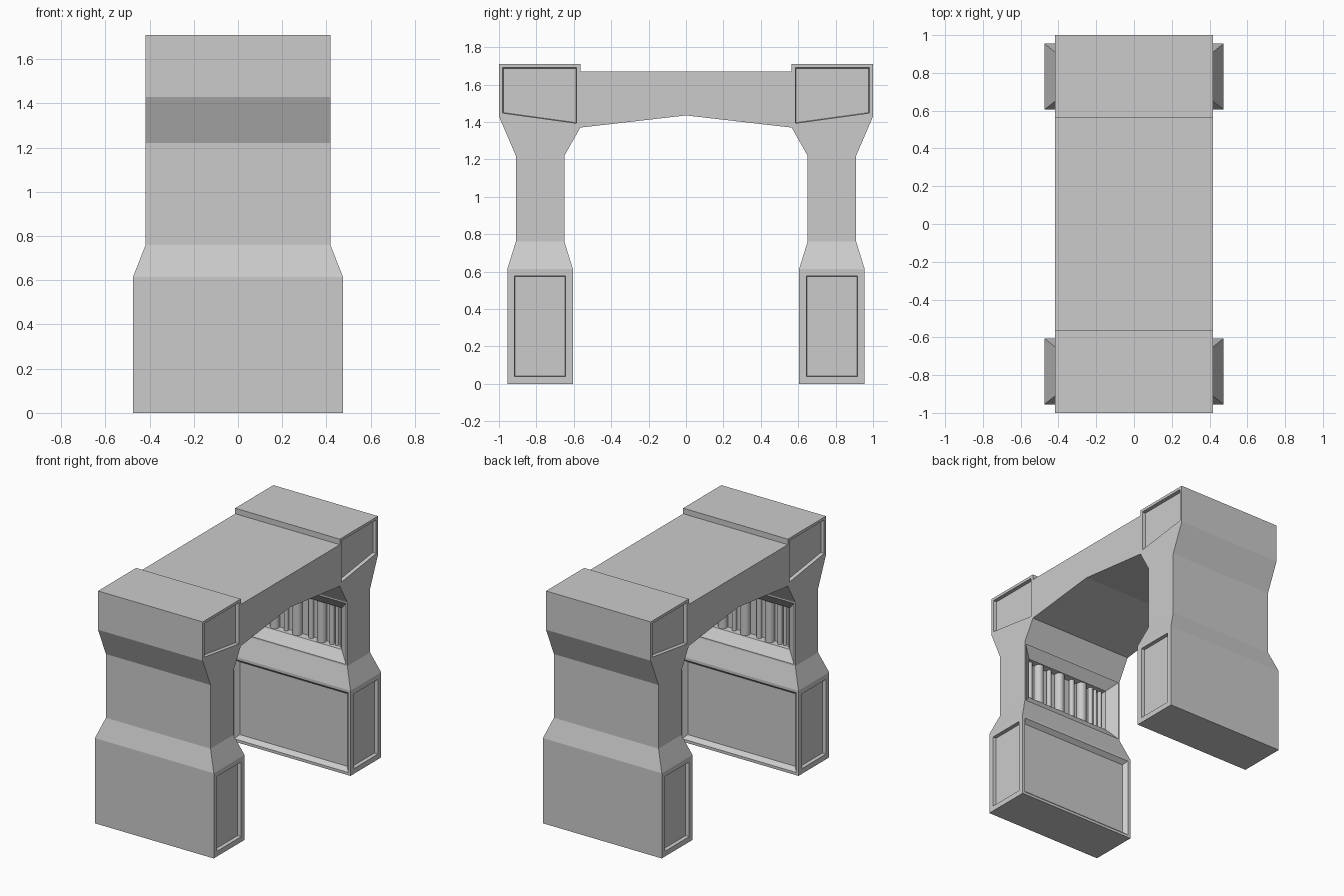
import bpy, bmesh, math
from mathutils import Vector, Matrix

if "Cube" in bpy.data.objects:
    bpy.data.objects.remove(bpy.data.objects["Cube"])

HX = 0.418   # half width of column and beam


def to_object(bm, name):
    mesh = bpy.data.meshes.new(name)
    bm.to_mesh(mesh)
    bm.free()
    ob = bpy.data.objects.new(name, mesh)
    bpy.context.collection.objects.link(ob)
    return ob


def recess(bm, face, steps, smooth=False):
    """Inset a face repeatedly; each step is (thickness, depth)."""
    for thick, depth in steps:
        res = bmesh.ops.inset_individual(bm, faces=[face], thickness=thick,
                                         depth=depth, use_even_offset=True)
        for f in res["faces"]:
            f.smooth = smooth and depth != 0
    bm.normal_update()


def make_pillar(name):
    bm = bmesh.new()
    # Cross-sections: half width, inner y, inner z, outer y, outer z
    sections = [(0.475, 0.605, 0, 0.955, 0),
                (0.475, 0.605, 0.615, 0.955, 0.615),
                (HX, 0.65, 0.76, 0.91, 0.76),
                (HX, 0.65, 1.22, 0.91, 1.22),
                (HX, 0.565, 1.37, 1.0, 1.43),
                (HX, 0.565, 1.71, 1.0, 1.71)]
    rings = [[bm.verts.new(p) for p in ((-h, yi, zi), (h, yi, zi), (h, yo, zo), (-h, yo, zo))]
             for h, yi, zi, yo, zo in sections]
    bm.faces.new(rings[0])
    bm.faces.new(rings[-1])
    walls = []
    for a, b in zip(rings, rings[1:]):
        walls.append([bm.faces.new((a[i], a[(i + 1) % 4], b[(i + 1) % 4], b[i]))
                      for i in range(4)])
    bmesh.ops.recalc_face_normals(bm, faces=bm.faces)
    # Side panels on the base and the cap
    for side in (1, 3):
        recess(bm, walls[0][side], [(0.038, 0), (0.003, -0.025)])
        recess(bm, walls[4][side], [(0.02, 0), (0.003, -0.025)])
    # Inner panel and pipe niche
    recess(bm, walls[0][0], [(0.02, 0), (0.025, -0.03)])
    recess(bm, walls[2][0], [(0.01, 0), (0.07, -0.05), (0.003, -0.05)])
    return to_object(bm, name)


def make_pipes(name):
    bm = bmesh.new()
    pipes = [(-0.30, 0.018), (-0.22, 0.033), (-0.13, 0.016), (-0.04, 0.034),
             (0.07, 0.018), (0.155, 0.034), (0.235, 0.018), (0.275, 0.012), (0.315, 0.014)]
    for x, r in pipes:
        bmesh.ops.create_cone(bm, cap_ends=True, segments=16, radius1=r, radius2=r,
                              depth=0.32, matrix=Matrix.Translation((x, 0.738, 0.99)))
    for f in bm.faces:
        f.smooth = len(f.verts) == 4
    return to_object(bm, name)


# Back pillar, and front pillar turned half way round
for prefix, angle in (("back", 0), ("front", math.pi)):
    for ob in (make_pillar(prefix + "_pillar"), make_pipes(prefix + "_pipes")):
        ob.data.transform(Matrix.Rotation(angle, 4, 'Z'))

# Beam with a shallow peaked underside
bm = bmesh.new()
outline = [(-0.565, 1.37), (0, 1.435), (0.565, 1.37), (0.565, 1.67), (-0.565, 1.67)]
face = bm.faces.new([bm.verts.new((-HX, y, z)) for y, z in outline])
ext = bmesh.ops.extrude_face_region(bm, geom=[face])
bmesh.ops.translate(bm, vec=Vector((2 * HX, 0, 0)),
                    verts=[v for v in ext["geom"] if isinstance(v, bmesh.types.BMVert)])
if not any(f.normal.x < -0.9 and f.calc_center_median().x < -HX + 0.01 for f in bm.faces):
    bm.normal_update()
bmesh.ops.recalc_face_normals(bm, faces=bm.faces)
to_object(bm, "beam")
